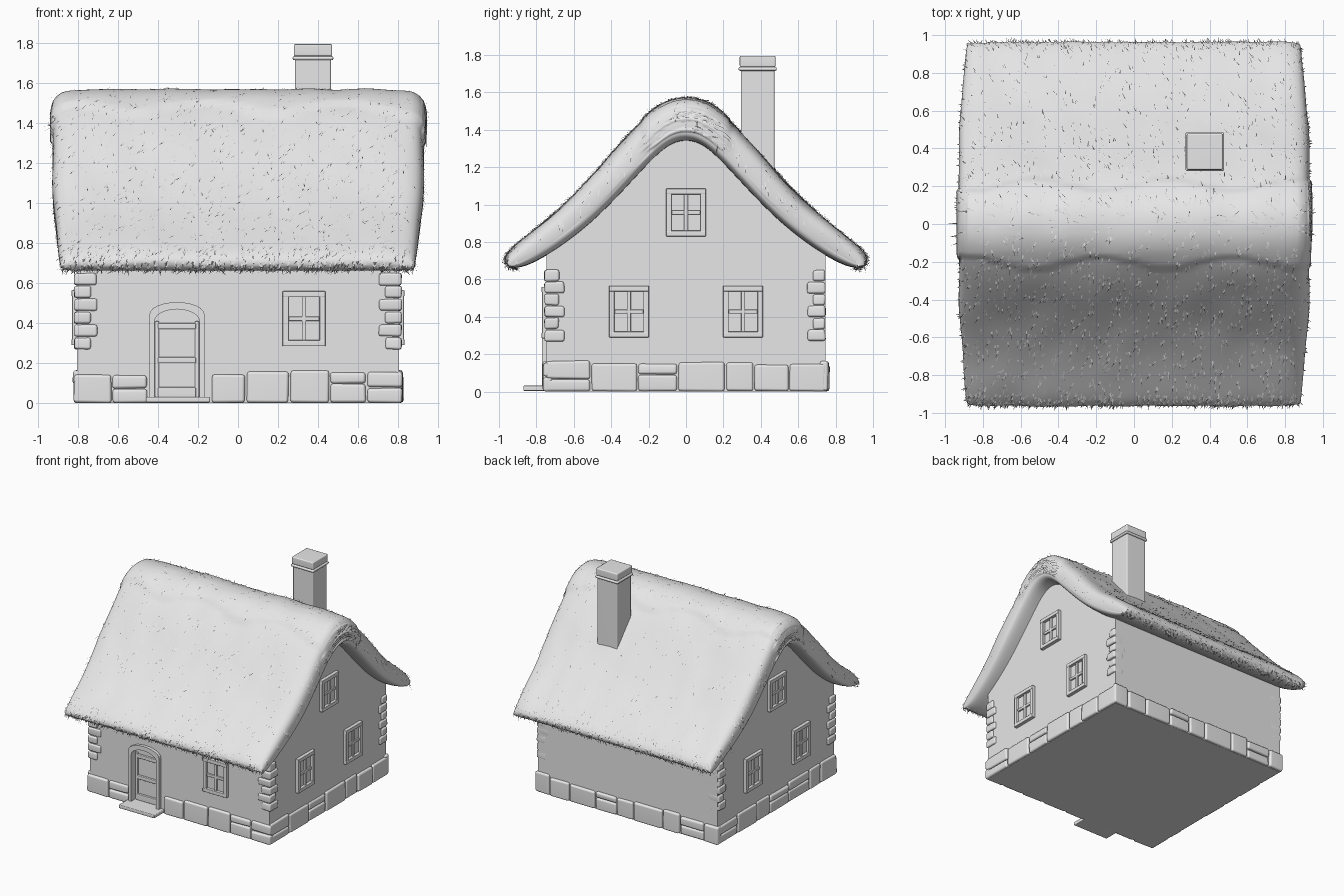
import bpy, bmesh, math, random
from mathutils import Vector, Matrix, noise

random.seed(4)
if "Cube" in bpy.data.objects:
    bpy.data.objects.remove(bpy.data.objects["Cube"])

GREY = (0.8, 0.8, 0.8, 1)
plaster = bpy.data.materials.new("plain_grey")
plaster.diffuse_color = GREY
plaster.use_nodes = True
plaster.node_tree.nodes["Principled BSDF"].inputs["Base Color"].default_value = GREY


def finish(name, bm, bevel=0, smooth=True):
    bmesh.ops.recalc_face_normals(bm, faces=bm.faces)
    mesh = bpy.data.meshes.new(name)
    bm.to_mesh(mesh)
    bm.free()
    mesh.materials.append(plaster)
    for p in mesh.polygons:
        p.use_smooth = smooth
    ob = bpy.data.objects.new(name, mesh)
    bpy.context.collection.objects.link(ob)
    if bevel:
        mod = ob.modifiers.new("Bevel", "BEVEL")
        mod.width, mod.segments = bevel, 2
        mod.limit_method = "ANGLE"
        ob.modifiers.new("Normals", "WEIGHTED_NORMAL")
    return ob


def box(bm, lo, hi, jitter=0.0, mat=None):
    lo, hi = Vector(lo), Vector(hi)
    verts = bmesh.ops.create_cube(bm, size=1)["verts"]
    for v in verts:
        v.co = (lo + hi) / 2 + v.co * (hi - lo)
        v.co += Vector([random.uniform(-jitter, jitter) for _ in range(3)])
        if mat:
            v.co = mat @ v.co


def prism(bm, points, offset):
    face = bm.faces.new([bm.verts.new(p) for p in points])
    new = bmesh.ops.extrude_face_region(bm, geom=[face])["geom"]
    bmesh.ops.translate(bm, vec=offset, verts=[g for g in new if isinstance(g, bmesh.types.BMVert)])


# Wall faces: local x runs along the wall, local -y points outwards
WX, WY = 0.805, 0.745
def side(angle, dist):
    return Matrix.Rotation(math.radians(angle), 4, "Z") @ Matrix.Translation((0, -dist, 0))

FRONT, BACK = side(0, WY), side(180, WY)
LEFT, RIGHT = side(90, WX), side(-90, WX)

# Gabled walls
half = [(WY, 0), (WY, 0.73), (0.42, 1.03), (0.22, 1.26), (0.1, 1.37)]
outline = half + [(0, 1.4)] + [(-y, z) for y, z in reversed(half)]
bm = bmesh.new()
prism(bm, [(-WX, y, z) for y, z in outline], (2 * WX, 0, 0))
walls = finish("walls", bm, smooth=False)


# Doorway arch, as points in the front plane
def arch(w, top, y, bottom=0.03, rise=0.06, cx=-0.305):
    pts = [(cx - w, y, bottom)]
    for i in range(13):
        a = math.pi * (1 - i / 12)
        pts.append((cx + w * math.cos(a), y, top - rise + rise * math.sin(a)))
    return pts + [(cx + w, y, bottom)]


bm = bmesh.new()
prism(bm, arch(0.115, 0.475, -WY - 0.1), (0, 0.14, 0))
cutter = finish("doorway_cutter", bm, smooth=False)
cutter.hide_render = True
cutter.hide_set(True)
cut = walls.modifiers.new("Doorway", "BOOLEAN")
cut.object, cut.solver = cutter, "EXACT"

# Door frame
bm = bmesh.new()
inner, outer = arch(0.112, 0.47, -0.77), arch(0.137, 0.505, -0.77)
for i in range(len(inner) - 1):
    prism(bm, [inner[i], outer[i], outer[i + 1], inner[i + 1]], (0, 0.05, 0))
finish("door_frame", bm, smooth=False)

# Door leaf rails and doorstep
bm = bmesh.new()
for z0, z1 in ((0.03, 0.08), (0.2, 0.23), (0.37, 0.4)):
    box(bm, (-0.4, -0.722, z0), (-0.21, -0.70, z1))
for x in (-0.415, -0.215):
    box(bm, (x, -0.72, 0.03), (x + 0.02, -0.70, 0.41))
finish("door_rails", bm, 0.005)
bm = bmesh.new()
box(bm, (-0.46, -0.87, 0.004), (-0.14, -0.70, 0.032))
finish("doorstep", bm, 0.006)


# Four-pane windows with sills
def window(name, mat, cx, z0, z1, w=0.107):
    bm = bmesh.new()
    f, mid = 0.03, (z0 + z1) / 2
    for s in (-1, 1):
        a, b = sorted((cx + s * w, cx + s * (w - f)))
        box(bm, (a, -0.025, z0), (b, 0.02, z1), mat=mat)
    for a in (z0, z1 - f):
        box(bm, (cx - w, -0.027, a), (cx + w, 0.02, a + f), mat=mat)
    box(bm, (cx - 0.011, -0.017, z0), (cx + 0.011, 0.01, z1), mat=mat)
    box(bm, (cx - w + f, -0.016, mid - 0.011), (cx + w - f, 0.01, mid + 0.011), mat=mat)
    box(bm, (cx - w, -0.004, z0), (cx + w, 0.004, z1), mat=mat)
    finish(name, bm, 0.004)


window("front_window", FRONT, 0.33, 0.285, 0.56)
for label, mat in (("left", LEFT), ("right", RIGHT)):
    window(label + "_attic_window", mat, 0, 0.83, 1.085)
    for cx in (-0.305, 0.305):
        window(f"{label}_window_{'a' if cx < 0 else 'b'}", mat, cx, 0.29, 0.565)

# Footing stones round the base, leaving room for the door
bm = bmesh.new()
runs = [(FRONT, -0.825, -0.45), (FRONT, -0.135, 0.825), (BACK, -0.825, 0.825),
        (LEFT, -0.75, 0.75), (RIGHT, -0.75, 0.75)]
for mat, x, end in runs:
    while x < end - 0.02:
        nxt = x + random.uniform(0.13, 0.28)
        if nxt > end - 0.09:
            nxt = end
        top = random.uniform(0.14, 0.165)
        split = random.uniform(0.06, 0.1)
        rows = [(0.002, top)] if random.random() < 0.5 else [(0.002, split), (split + 0.004, top)]
        for z0, z1 in rows:
            out = random.uniform(0.014, 0.022)
            box(bm, (x + 0.004, -out, z0), (nxt - 0.004, 0.03, z1), 0.003, mat)
        x = nxt
for v in bm.verts:
    v.co.z = max(v.co.z, 0)
finish("footing_stones", bm, 0.014)

# Corner stones
bm = bmesh.new()
for sx in (-1, 1):
    for sy in (-1, 1):
        z = 0.27
        for i in range(6):
            a, b = (0.1, 0.065) if i % 2 else (0.07, 0.095)
            out = 0.012 if sy < 0 else 0
            xs = sorted((sx * (WX + 0.014), sx * (WX - a)))
            ys = sorted((sy * (WY + out), sy * (WY - b)))
            box(bm, (xs[0], ys[0], z), (xs[1], ys[1], z + 0.06), 0.003)
            z += 0.064
finish("corner_stones", bm, 0.012)

# Chimney with a stepped cap
bm = bmesh.new()
for r, z0, z1 in ((0.09, 1.0, 1.73), (0.102, 1.715, 1.735), (0.096, 1.735, 1.795)):
    box(bm, (0.375 - r, 0.383 - r, z0), (0.375 + r, 0.383 + r, z1))
finish("chimney", bm, 0.008)

# Thatched roof: paired outer and inner profile points lofted along x
top = [(0, 1.565), (0.12, 1.545), (0.28, 1.41), (0.5, 1.15), (0.7, 0.95), (0.88, 0.81), (0.99, 0.715)]
under = [(0, 1.35), (0.1, 1.32), (0.22, 1.2), (0.42, 0.98), (0.6, 0.82), (0.8, 0.69), (0.93, 0.645)]
stations = [(0.93, 0.3), (0.918, 0.68), (0.88, 0.92), (0.8, 1)]
stations = [(-x, t) for x, t in stations] + [(x, 1) for x in (-0.4, 0, 0.4)] + stations[::-1]


def section(x, t):
    pairs = [(Vector(o), Vector(u)) for o, u in zip(top, under)]
    outs = [u.lerp(o, 0.3 + 0.7 * t) for o, u in pairs]
    ins = [u.lerp(o, 0.3 - 0.3 * t) for o, u in pairs]
    mirror = lambda pts: [Vector((-p.x, p.y)) for p in pts[:0:-1]]
    ring = mirror(outs) + outs + (mirror(ins) + ins)[::-1]
    return [(x * (1 - 0.15 * max(0, 1 - p.y)), p.x, p.y) for p in ring]


bm = bmesh.new()
rings = [[bm.verts.new(p) for p in section(x, t)] for x, t in stations]
n = len(rings[0])
for a, b in zip(rings, rings[1:]):
    for i in range(n):
        j = (i + 1) % n
        bm.faces.new((a[i], a[j], b[j], b[i]))
for ring in (rings[0], rings[-1]):
    for i in range(n // 2 - 1):
        bm.faces.new((ring[i], ring[i + 1], ring[n - 2 - i], ring[n - 1 - i]))
roof = finish("thatched_roof", bm)
sub = roof.modifiers.new("Subdivision", "SUBSURF")
sub.levels = sub.render_levels = 3
dense = bpy.data.meshes.new_from_object(roof.evaluated_get(bpy.context.evaluated_depsgraph_get()))
roof.modifiers.clear()
roof.data = dense
for v in dense.vertices:
    # Uneven straw, with a thicker ridge layer that has a wavy edge
    p, nrm = v.co.copy(), v.normal.copy()
    if nrm.z > -0.2:
        lump = noise.noise(Vector((p.x * 7, p.y * 4, p.z * 4)))
        ridge = 0.012 if abs(p.y) < 0.2 + 0.03 * math.sin(p.x * 9) and p.z > 1.3 else 0
        v.co = p + nrm * (0.007 * lump + ridge)

# Straw blades lying down the slope, denser along the eaves
bm = bmesh.new()
polys = [p for p in dense.polygons if p.normal.z > 0 or (p.center.z < 0.74 and abs(p.center.y) > 0.9)]
weights = [p.area * (5 if abs(p.center.y) > 0.9 else 1) for p in polys]
for p in random.choices(polys, weights, k=3800):
    nrm = p.normal
    corners = [dense.vertices[i].co for i in p.vertices]
    base = corners[0].lerp(corners[1], random.random()).lerp(
        corners[3].lerp(corners[2], random.random()), random.random())
    down = Vector((random.uniform(-0.6, 0.2), 0, -1))
    down = (down - nrm * down.dot(nrm)).normalized()
    across = down.cross(nrm) * random.uniform(0.002, 0.005)
    tip = base + (down + nrm * random.uniform(0.1, 0.4)) * random.uniform(0.02, 0.05)
    tip.y = max(-1, min(1, tip.y))
    bm.faces.new([bm.verts.new(c) for c in (base - across, base + across, tip)])
finish("straw_blades", bm, smooth=False)
